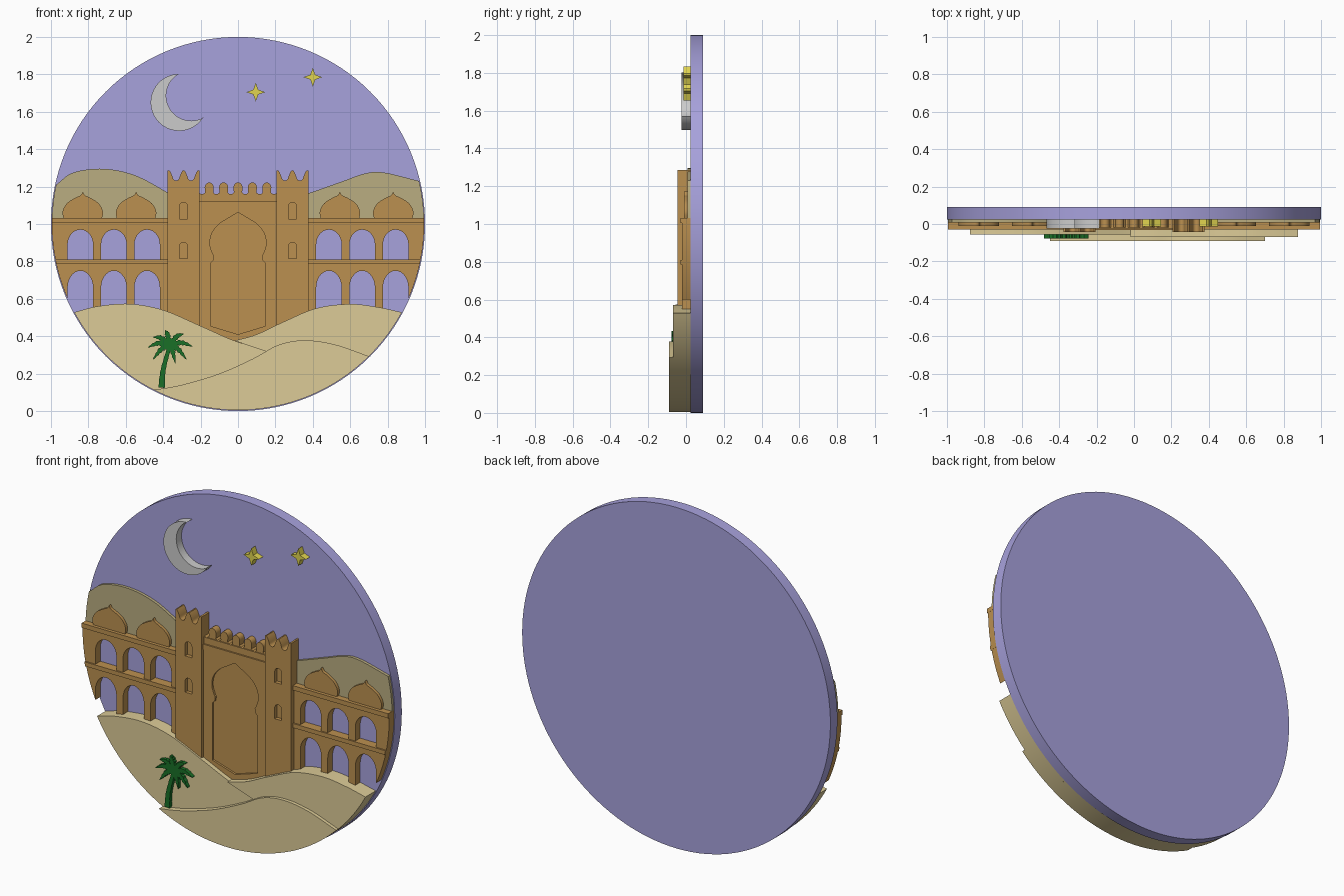
import bpy, bmesh, math
from mathutils import Vector

if "Cube" in bpy.data.objects:
    bpy.data.objects.remove(bpy.data.objects["Cube"])

R, BACK = 0.995, 0.03     # clipping radius of the relief, depth buried in the disc


def mat(name, rgb):
    m = bpy.data.materials.new(name)
    m.diffuse_color = (*rgb, 1)
    m.use_nodes = True
    m.node_tree.nodes["Principled BSDF"].inputs["Base Color"].default_value = m.diffuse_color
    return m


SKY = mat("sky", (0.39, 0.36, 0.72))
CLAY = mat("clay", (0.50, 0.28, 0.08))
SAND = mat("sand", (0.72, 0.60, 0.31))
FAR = mat("far_sand", (0.49, 0.42, 0.22))
GREEN = mat("leaf", (0.01, 0.16, 0.02))
GOLD = mat("gold", (0.75, 0.66, 0.08))


def slab(name, outlines, front, back=BACK, material=None, smooth=True):
    """Extrude one or more (x, z) outlines between two depths."""
    bm = bmesh.new()
    for pts in outlines:
        face = bm.faces.new([bm.verts.new((x, front, z)) for x, z in pts])
        ext = bmesh.ops.extrude_face_region(bm, geom=[face], use_keep_orig=True)
        for v in ext["geom"]:
            if isinstance(v, bmesh.types.BMVert):
                v.co.y = back
    bmesh.ops.recalc_face_normals(bm, faces=bm.faces[:])
    me = bpy.data.meshes.new(name)
    bm.to_mesh(me)
    bm.free()
    ob = bpy.data.objects.new(name, me)
    bpy.context.collection.objects.link(ob)
    if material:
        me.materials.append(material)
    bpy.ops.object.select_all(action='DESELECT')
    ob.select_set(True)
    bpy.context.view_layer.objects.active = ob
    if smooth:
        bpy.ops.object.shade_smooth_by_angle(angle=math.radians(30))
    return ob


def cut(ob, outlines, front, back):
    c = slab("cutter", outlines, front, back, smooth=False)
    c.hide_render = True
    m = ob.modifiers.new("cut", 'BOOLEAN')
    m.operation, m.solver, m.object = 'DIFFERENCE', 'EXACT', c
    bpy.context.view_layer.objects.active = ob
    bpy.ops.object.modifier_apply(modifier="cut")
    bpy.data.objects.remove(c)


def curve(pts, n=8):
    """Smooth line through the points."""
    p = [Vector(a) for a in pts]
    p = [2 * p[0] - p[1]] + p + [2 * p[-1] - p[-2]]
    out = []
    for a, b, c, d in zip(p, p[1:], p[2:], p[3:]):
        for i in range(n):
            t = i / n
            out.append(0.5 * (2 * b + (c - a) * t + (2 * a - 5 * b + 4 * c - d) * t * t
                              + (3 * b - a - 3 * c + d) * t ** 3))
    return [tuple(v) for v in out] + [tuple(p[-2])]


def arc(cx, cz, r, a0, a1, n=32, rz=None):
    """Arc in degrees, ends included."""
    return [(cx + r * math.cos(math.radians(a0 + (a1 - a0) * i / n)),
             cz + (rz or r) * math.sin(math.radians(a0 + (a1 - a0) * i / n))) for i in range(n + 1)]


def rim(x, z):
    return math.degrees(math.atan2(z - 1, x))


def rim_x(z):
    return math.sqrt(R * R - (z - 1) ** 2)


def flip(pts, s):
    return [(s * x, z) for x, z in pts]


def window(cx, w, z0, spring, top):
    return [(cx - w / 2, z0), (cx + w / 2, z0)] + arc(cx, spring, w / 2, 0, 180, 14, top - spring)


def strip(z0, z1, inner=0.36):
    """Band from the tower out to the rim, on the right."""
    return [(inner, z0)] + [(rim_x(z0 + (z1 - z0) * i / 12), z0 + (z1 - z0) * i / 12)
                            for i in range(13)] + [(inner, z1)]


# Sky disc
slab("sky_disc", [arc(0, 1, 1, 0, 360, 128)[:-1]], 0.025, 0.09, SKY)

# Far dunes behind the roofs
left = curve([(-0.3, 1.12), (-0.38, 1.17), (-0.55, 1.26), (-0.72, 1.295), (-0.88, 1.275), (-0.972, 1.21)])
right = curve([(0.3, 1.14), (0.38, 1.165), (0.55, 1.225), (0.68, 1.27), (0.78, 1.275), (0.968, 1.23)])
slab("far_dune_left", [left + arc(0, 1, R, 167.8, 179.5, 8) + [(-0.3, 1.01)]], 0.008, material=FAR)
slab("far_dune_right", [right + arc(0, 1, R, 13.3, 0.5, 8) + [(0.3, 1.01)]], 0.008, material=FAR)

# Arcaded wings, ledges, domes and towers on both sides
for s, side in ((-1, "left"), (1, "right")):
    wall = slab("wing_wall_" + side, [flip(strip(0.5, 1.02), s)], -0.02, material=CLAY)
    arches = []
    for cx in (0.486, 0.664, 0.843):
        arches.append(flip(window(cx, 0.136, 0.81, 0.89, 0.97), s))
        arches.append(flip(window(cx, 0.136, 0.45, 0.66, 0.75), s))
    cut(wall, arches, -0.1, 0.1)
    slab("wing_ledges_" + side, [flip(strip(1.005, 1.032), s), flip(strip(0.785, 0.81), s)],
         -0.029, material=CLAY)

    half = curve([(0.1, 1.02), (0.108, 1.065), (0.085, 1.11), (0.04, 1.14), (0.012, 1.153), (0, 1.172)], 5)
    dome = half + flip(half[:-1], -1)[::-1]
    slab("roof_domes_" + side, [flip([(x + cx, z) for x, z in dome], s) for cx in (0.545, 0.83)],
         -0.01, material=CLAY)

    top = [(0.205, 0.35), (0.205, 1.285)]
    for cx in (0.251, 0.331):
        top += [(cx - 0.036, 1.287), (cx - 0.028, 1.275)]
        top += arc(cx, 1.25, 0.018, 180, 360, 8) + [(cx + 0.028, 1.275), (cx + 0.036, 1.287)]
    top += [(0.376, 1.285), (0.376, 0.35)]
    tower = slab("tower_" + side, [flip(top, s)], -0.044, material=CLAY)
    cut(tower, [flip(window(0.291, 0.044, z, z + 0.065, z + 0.087), s) for z in (1.028, 0.815)],
        -0.1, -0.022)

# Gate wall with a recessed keyhole doorway
gate = slab("gate_wall", [[(-0.21, 0.33), (0.21, 0.33), (0.21, 1.1), (-0.21, 1.1)]], -0.028, material=CLAY)
half = [(0.147, 0.455), (0.147, 0.79), (0.132, 0.805), (0.128, 0.83)] + curve(
    [(0.134, 0.838), (0.15, 0.89), (0.14, 0.95), (0.1, 1.0), (0.045, 1.035), (0, 1.062)], 5)
door = half + flip(half[:-1], -1)[::-1] + [(0, 0.41)]
cut(gate, [door], -0.1, -0.016)
slab("gate_cornice_lower", [[(-0.21, 1.09), (0.21, 1.09), (0.21, 1.122), (-0.21, 1.122)]], -0.033, material=CLAY)
slab("gate_cornice_upper", [[(-0.21, 1.122), (0.21, 1.122), (0.21, 1.16), (-0.21, 1.16)]], -0.024, material=CLAY)

# Round-topped merlons with scooped gaps
crown = [(-0.21, 1.14), (-0.21, 1.165)]
for i in range(5):
    cx = -0.154 + 0.077 * i
    crown += [(cx - 0.034, 1.158), (cx - 0.022, 1.168)] + arc(cx, 1.195, 0.024, 180, 0, 10, 0.027)
    crown += [(cx + 0.022, 1.168), (cx + 0.034, 1.158)]
crown += [(0.21, 1.165), (0.21, 1.14)]
slab("gate_merlons", [crown], -0.018, material=CLAY)


# Foreground dunes
def dune(name, pts, front, tail=(), end=None):
    top = curve(pts)
    a0 = rim(*top[-1])
    a1 = end if end is not None else rim(*top[0]) - (360 if rim(*top[0]) > 0 else 0)
    slab(name, [top + arc(0, 1, R, a0, a1, 40)[1:None if end else -1] + list(tail)], front, material=SAND)


dune("dune_left", [(-0.876, 0.528), (-0.75, 0.56), (-0.58, 0.573), (-0.4, 0.54), (-0.2, 0.455),
                   (-0.02, 0.376), (0.16, 0.315), (0.4, 0.2), (0.52, 0.152)], -0.055)
dune("dune_right", [(-0.02, 0.376), (0.1, 0.41), (0.25, 0.48), (0.42, 0.55), (0.6, 0.572),
                    (0.75, 0.555), (0.876, 0.528)], -0.07, [(0.16, 0.315)], -60)
dune("dune_front", [(-0.45, 0.113), (-0.3, 0.14), (-0.1, 0.2), (0.08, 0.28), (0.22, 0.355),
                    (0.36, 0.378), (0.52, 0.355), (0.7, 0.293)], -0.09)


# Palm: tapered trunk and drooping serrated fronds
def ribbon(path, width):
    """Outline around a path, width given as a function of (t, index)."""
    p = [Vector(a) for a in curve(path, 6)]
    l, r = [], []
    for i, v in enumerate(p):
        d = (p[min(i + 1, len(p) - 1)] - p[max(i - 1, 0)]).normalized()
        w = width(i / (len(p) - 1), i)
        l.append((v.x - d.y * w, v.y + d.x * w))
        r.append((v.x + d.y * w, v.y - d.x * w))
    return l + r[::-1]


slab("palm_trunk", [ribbon([(-0.408, 0.125), (-0.4, 0.22), (-0.365, 0.35)],
                           lambda t, i: 0.016 - 0.007 * t + 0.0015 * (i % 2))], -0.075, material=GREEN)
hub = (-0.365, 0.35)
tips = [(-0.482, 0.34), (-0.455, 0.275), (-0.39, 0.432), (-0.455, 0.395), (-0.29, 0.412),
        (-0.243, 0.345), (-0.275, 0.275), (-0.335, 0.255)]
fronds = []
for tx, tz in tips:
    mid = ((hub[0] + tx) / 2, (hub[1] + tz) / 2 + 0.018)
    fronds.append(ribbon([hub, mid, (tx, tz)],
                         lambda t, i: 0.001 + 0.015 * math.sin(math.pi * min(1, 0.2 + 0.8 * t))
                         * (1 if i % 2 else 0.65)))
slab("palm_fronds", fronds, -0.077, material=GREEN, smooth=False)

# Crescent moon
outer = arc(-0.315, 1.65, 0.152, 90, 329, 48)
inner = arc(-0.25, 1.686, 0.134, 300, 120, 36)
slab("crescent_moon", [outer + inner[1:-1]], -0.024)

# Four-pointed stars
for n, (cx, cz) in enumerate([(0.095, 1.705), (0.4, 1.785)]):
    pts = []
    for i in range(16):
        r = (0.05, 0.025, 0.0185, 0.025)[i % 4]
        a = math.radians(22.5 * i)
        pts.append((cx + r * math.cos(a), cz + r * math.sin(a)))
    slab("star_%d" % (n + 1), [pts], -0.013, material=GOLD, smooth=False)
